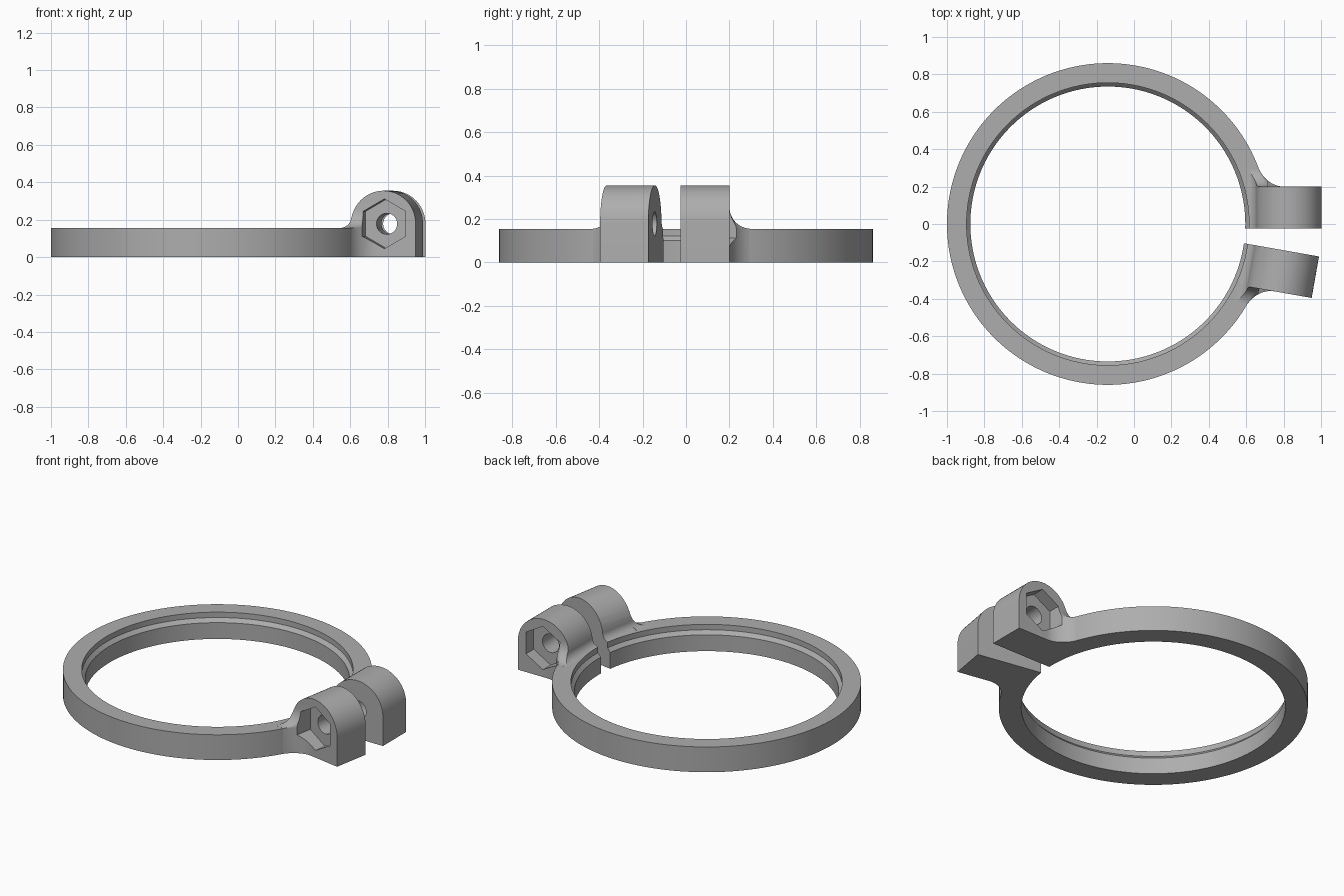
import bpy
import bmesh
from math import sin, cos, pi, radians, sqrt
from mathutils import Matrix

if "Cube" in bpy.data.objects:
    bpy.data.objects.remove(bpy.data.objects["Cube"])

OUTER, LEDGE, BORE = 0.86, 0.755, 0.735   # ring radii
TOP = 0.155                               # ring height
LUG_X, LUG_Z, LUG_R = 0.967, 0.18, 0.175  # clamp lug arc
LUG_END, GAP = 0.2, 0.025
BLEND, SIDE_BLEND = 0.05, 0.1             # fillet radii
SPREAD = Matrix.Rotation(radians(-10), 4, "Z")
CENTRE = Matrix.Translation((-0.14, 0, 0))

grey = bpy.data.materials.new("plain_grey")
grey.use_nodes = True
colour = (0.42, 0.42, 0.42, 1)
grey.diffuse_color = colour
grey.node_tree.nodes["Principled BSDF"].inputs["Base Color"].default_value = colour


def loft(name, sections, side=1):
    """Closed solid through matching sections; side -1 is the mirrored, spread half."""
    bm = bmesh.new()
    loops = [[bm.verts.new(p) for p in s] for s in sections]
    n = len(loops[0])
    for a, b in zip(loops, loops[1:]):
        for i in range(n):
            j = (i + 1) % n
            bm.faces.new((a[i], a[j], b[j], b[i]))
    bm.faces.new(loops[0])
    bm.faces.new(loops[-1])
    if side < 0:
        bm.transform(SPREAD @ Matrix.Diagonal((1, -1, 1, 1)))
    bm.transform(CENTRE)
    bmesh.ops.recalc_face_normals(bm, faces=bm.faces)
    mesh = bpy.data.meshes.new(name)
    bm.to_mesh(mesh)
    bm.free()
    mesh.materials.append(grey)
    ob = bpy.data.objects.new(name, mesh)
    bpy.context.collection.objects.link(ob)
    return ob


def turned(name, profile, n=160):
    """Solid of revolution about z from (radius, z) pairs."""
    return loft(name, [[(r * cos(2 * pi * i / n), r * sin(2 * pi * i / n), z)
                        for i in range(n)] for r, z in profile])


def across(outline, y):
    return [(x, y, z) for x, z in outline]


def polygon(x, z, r, n):
    return [(x + r * sin(2 * pi * i / n), z + r * cos(2 * pi * i / n)) for i in range(n)]


def combine(body, tool, operation):
    mod = body.modifiers.new(operation, "BOOLEAN")
    mod.operation, mod.solver, mod.object = operation, "EXACT", tool
    bpy.context.view_layer.objects.active = body
    bpy.ops.object.modifier_apply(modifier=mod.name)
    bpy.data.objects.remove(tool)


# Lug outline: rounded top that blends down on to the ring
blend_z = TOP + BLEND
reach = LUG_R + BLEND
blend_x = LUG_X - sqrt(reach ** 2 - (blend_z - LUG_Z) ** 2)
touch_z = LUG_Z + (blend_z - LUG_Z) * LUG_R / reach


def lug_left(z):
    if z < touch_z:
        return blend_x + sqrt(max(0, BLEND ** 2 - (blend_z - z) ** 2))
    return LUG_X - sqrt(LUG_R ** 2 - (z - LUG_Z) ** 2)


start = pi - (touch_z - LUG_Z) / LUG_R
lug_outline = [(0.69, 0), (LUG_X + LUG_R, 0)]
lug_outline += [(LUG_X + LUG_R * cos(start * i / 32), LUG_Z + LUG_R * sin(start * i / 32))
                for i in range(32)]
for i in range(11):
    a = radians(90) * i / 10
    lug_outline.append((blend_x + BLEND * cos(a), blend_z - BLEND * sin(a)))
lug_outline.append((0.69, TOP))


# Cross-section of the flare joining the lug end to the ring
def flare_section(angle):
    rise = SIDE_BLEND * (1 - cos(angle))
    y = LUG_END + SIDE_BLEND * (1 - sin(angle))
    edge = sqrt(OUTER ** 2 - y ** 2)
    far = sqrt((OUTER + rise) ** 2 - y ** 2)
    pts = [(blend_x, 0), (far, 0)]
    for i in range(9):
        a = radians(90) * i / 8
        pts.append((edge + (far - edge) * cos(a), TOP + rise * sin(a)))
    for i in range(13):
        z = TOP + rise * (1 - i / 12)
        pts.append((lug_left(z), z))
    return across(pts, y)


flare = [flare_section(radians(5 + 85 * i / 12)) for i in range(13)]

# Ring blank with both lugs
ring = turned("clamp_ring", [(OUTER, 0), (OUTER, TOP)])
for side in (1, -1):
    lug = loft("lug", [across(lug_outline, -GAP), across(lug_outline, LUG_END)], side)
    combine(ring, lug, "UNION")
    combine(ring, loft("lug_flare", flare, side), "UNION")

# Stepped bore, then the open slit
combine(ring, turned("bore", [(BORE, -0.1), (BORE, 0.1), (LEDGE, 0.122), (LEDGE, 0.6)]),
        "DIFFERENCE")
low = [SPREAD @ Matrix.Translation((x, GAP, 0)) for x in (0.5, 1.3)]
slit = [(0.5, -GAP), (1.3, -GAP)] + [tuple(m.translation.xy) for m in reversed(low)]
combine(ring, loft("slit", [[(x, y, z) for x, y in slit] for z in (-0.1, 0.6)]), "DIFFERENCE")

# Bolt hole and hexagonal nut pocket in each lug
for side in (1, -1):
    for name, r, n, y0 in (("bolt_hole", 0.056, 40, -0.06), ("nut_pocket", 0.133, 6, 0.125)):
        outline = polygon(0.972, 0.178, r, n)
        combine(ring, loft(name, [across(outline, y0), across(outline, 0.3)], side),
                "DIFFERENCE")

# Smooth curves, sharp edges
bpy.ops.object.select_all(action="DESELECT")
ring.select_set(True)
bpy.context.view_layer.objects.active = ring
bpy.ops.object.shade_smooth_by_angle(angle=radians(25))
